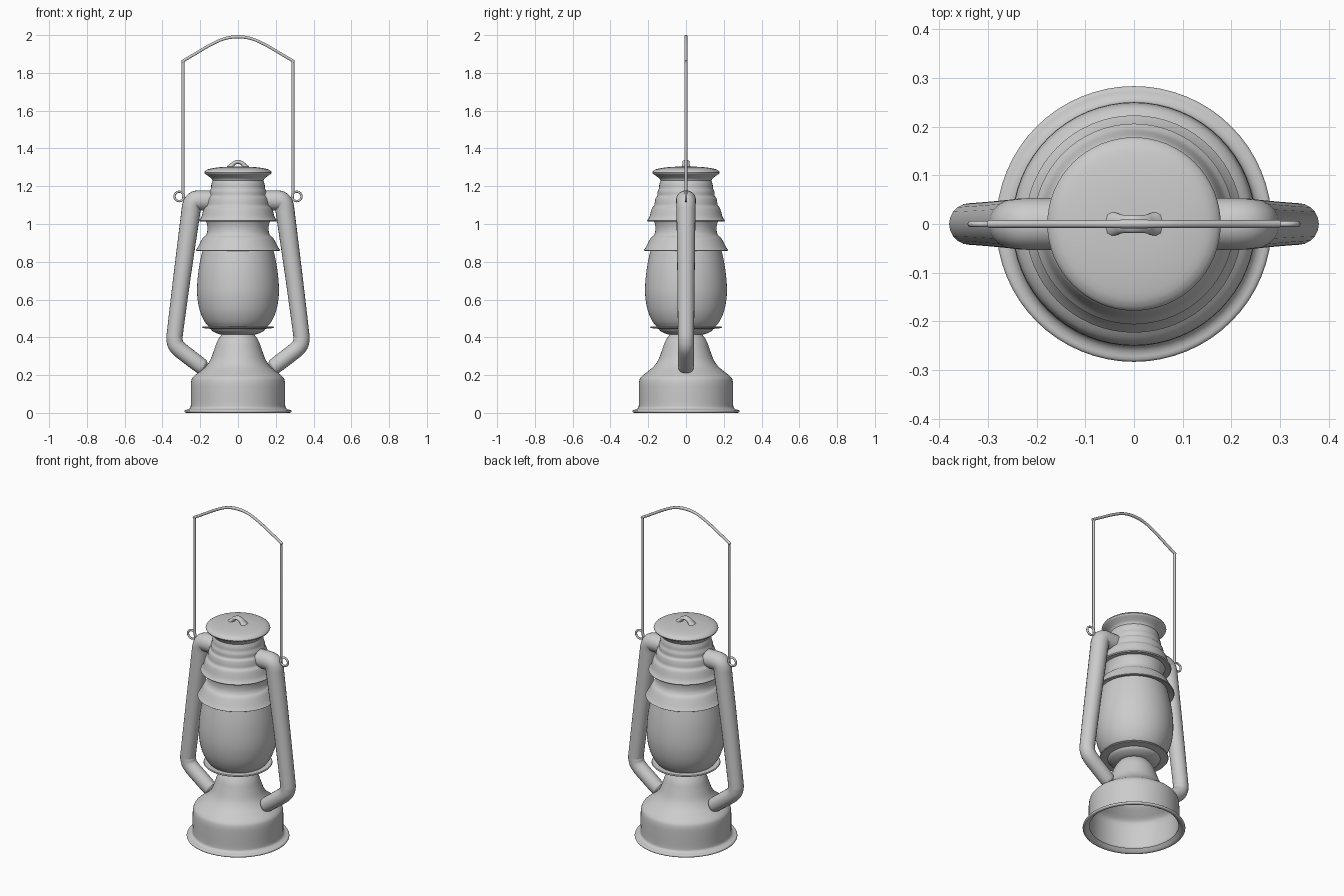
import bpy, bmesh, math
from mathutils import Vector


def smooth_path(pts, steps):
    """Catmull-Rom interpolation through the points (any dimension)."""
    if steps < 2:
        return [Vector(p) for p in pts]
    p = [Vector(q) for q in pts]
    p = [p[0] * 2 - p[1]] + p + [p[-1] * 2 - p[-2]]
    out = []
    for i in range(1, len(p) - 2):
        a, b, c, d = p[i - 1:i + 3]
        for s in range(steps):
            t = s / steps
            out.append(0.5 * (2 * b + (c - a) * t + (2 * a - 5 * b + 4 * c - d) * t * t
                              + (3 * b - a - 3 * c + d) * t ** 3))
    return out + [p[-2]]


def finish(obj, angle=40):
    bpy.ops.object.select_all(action='DESELECT')
    obj.select_set(True)
    bpy.context.view_layer.objects.active = obj
    if obj.type == 'CURVE':
        bpy.ops.object.convert(target='MESH')
    bpy.ops.object.shade_smooth_by_angle(angle=math.radians(angle))


def lathe(name, *runs, sides=64):
    """Revolve (r, z) runs around z; each run is smoothed, joints stay crisp."""
    prof = []
    for run, steps in runs:
        prof += [q for q in smooth_path(run, steps)
                 if not prof or (q - prof[-1]).length > 1e-5]
    bm = bmesh.new()
    rings = []
    for r, z in prof:
        n = 1 if r < 1e-5 else sides
        rings.append([bm.verts.new((r * math.cos(2 * math.pi * k / sides),
                                    r * math.sin(2 * math.pi * k / sides), z)) for k in range(n)])
    for a, b in zip(rings, rings[1:]):
        for k in range(sides):
            j = (k + 1) % sides
            face = []
            for v in (a[k % len(a)], a[j % len(a)], b[j % len(b)], b[k % len(b)]):
                if v not in face:
                    face.append(v)
            if len(face) > 2:
                bm.faces.new(face)
    bmesh.ops.recalc_face_normals(bm, faces=bm.faces)
    me = bpy.data.meshes.new(name)
    bm.to_mesh(me)
    bm.free()
    obj = bpy.data.objects.new(name, me)
    bpy.context.collection.objects.link(obj)
    finish(obj)
    return obj


def tube(name, pts, steps=1, mirror=1, res=6):
    """Round tube along (x, z, radius) points in the y = 0 plane."""
    cu = bpy.data.curves.new(name, 'CURVE')
    cu.dimensions = '3D'
    cu.bevel_depth = 1.0
    cu.bevel_resolution = res
    cu.use_fill_caps = True
    path = smooth_path(pts, steps)
    sp = cu.splines.new('POLY')
    sp.points.add(len(path) - 1)
    for p, (x, z, r) in zip(sp.points, path):
        p.co = (x * mirror, 0, z, 1)
        p.radius = r
    obj = bpy.data.objects.new(name, cu)
    bpy.context.collection.objects.link(obj)
    finish(obj, 50)
    return obj


# Hollow fuel tank with rolled foot and bell-shaped neck
lathe("fuel_tank",
      ([(0.245, 0.02), (0.262, 0.004), (0.272, 0.0), (0.281, 0.003), (0.283, 0.01),
        (0.278, 0.016), (0.265, 0.018), (0.254, 0.025)], 2),
      ([(0.254, 0.025), (0.25, 0.04), (0.25, 0.12), (0.248, 0.165), (0.238, 0.19),
        (0.205, 0.217), (0.172, 0.245), (0.147, 0.28), (0.128, 0.33), (0.112, 0.375),
        (0.09, 0.41), (0.075, 0.425)], 4))

# Burner cup with its flat rim plate
lathe("burner_cup",
      ([(0, 0.414), (0.08, 0.414), (0.11, 0.42), (0.135, 0.433), (0.145, 0.445)], 3),
      ([(0.145, 0.445), (0.187, 0.449), (0.19, 0.453), (0.187, 0.458), (0.15, 0.458)], 1))

# Glass globe
lathe("globe",
      ([(0.15, 0.45), (0.178, 0.485), (0.202, 0.54), (0.215, 0.61), (0.216, 0.68),
        (0.208, 0.76), (0.195, 0.83), (0.183, 0.88)], 5))

# Lower hood over the globe
lathe("lower_hood",
      ([(0.18, 0.872), (0.219, 0.858), (0.223, 0.861)], 1),
      ([(0.223, 0.861), (0.212, 0.878), (0.198, 0.905), (0.186, 0.926), (0.172, 0.938)], 3),
      ([(0.172, 0.938), (0.164, 0.955), (0.162, 0.98), (0.166, 1.005), (0.172, 1.02)], 3))

# Upper hood and stepped chimney
lathe("chimney",
      ([(0.165, 1.018), (0.202, 1.013), (0.206, 1.018)], 1),
      ([(0.206, 1.018), (0.194, 1.037), (0.186, 1.065), (0.179, 1.085), (0.168, 1.098),
        (0.165, 1.118), (0.16, 1.138), (0.151, 1.15), (0.15, 1.172), (0.143, 1.19),
        (0.141, 1.21), (0.133, 1.235)], 3))

# Flared cap
lathe("cap",
      ([(0.12, 1.222), (0.132, 1.225), (0.14, 1.24), (0.158, 1.254), (0.174, 1.265)], 3),
      ([(0.174, 1.265), (0.178, 1.272), (0.174, 1.28)], 2),
      ([(0.174, 1.28), (0.155, 1.291), (0.11, 1.299), (0.06, 1.303), (0, 1.304)], 3))

# Lifting eye on the cap
eye = tube("cap_eye",
           [(-0.046, 1.295, 0.016), (-0.034, 1.308, 0.013), (-0.022, 1.321, 0.011),
            (0, 1.329, 0.011), (0.022, 1.321, 0.011), (0.034, 1.308, 0.013),
            (0.046, 1.295, 0.016)], 4)
eye.scale.y = 1.7

# Side air tubes, bail rings and upright wires, mirrored left and right
for side, m in (("right", 1), ("left", -1)):
    tube(side + "_air_tube",
         [(0.12, 1.125, 0.052), (0.18, 1.125, 0.053), (0.218, 1.124, 0.053),
          (0.236, 1.114, 0.052), (0.246, 1.09, 0.051), (0.253, 1.04, 0.05),
          (0.295, 0.73, 0.046), (0.333, 0.43, 0.043), (0.336, 0.39, 0.043),
          (0.329, 0.36, 0.043), (0.308, 0.335, 0.043), (0.27, 0.305, 0.043),
          (0.195, 0.248, 0.042), (0.182, 0.239, 0.036), (0.175, 0.234, 0.02)], 3, m, 8)
    bpy.ops.mesh.primitive_torus_add(location=(0.311 * m, 0, 1.146), rotation=(math.pi / 2, 0, 0),
                                     major_radius=0.025, minor_radius=0.006,
                                     major_segments=28, minor_segments=10)
    ring = bpy.context.object
    ring.name = side + "_bail_ring"
    finish(ring)
    tube(side + "_bail_wire", [(0.291, 1.13, 0.004), (0.291, 1.17, 0.008), (0.291, 1.866, 0.008)],
         1, m, 3)

# Arched grip across the top
tube("bail_grip",
     [(-0.298, 1.859, 0.008), (-0.22, 1.905, 0.008), (-0.15, 1.946, 0.008), (-0.075, 1.98, 0.008),
      (0, 1.991, 0.009), (0.075, 1.98, 0.008), (0.15, 1.946, 0.008), (0.22, 1.905, 0.008),
      (0.298, 1.859, 0.008)], 4, 1, 3)
